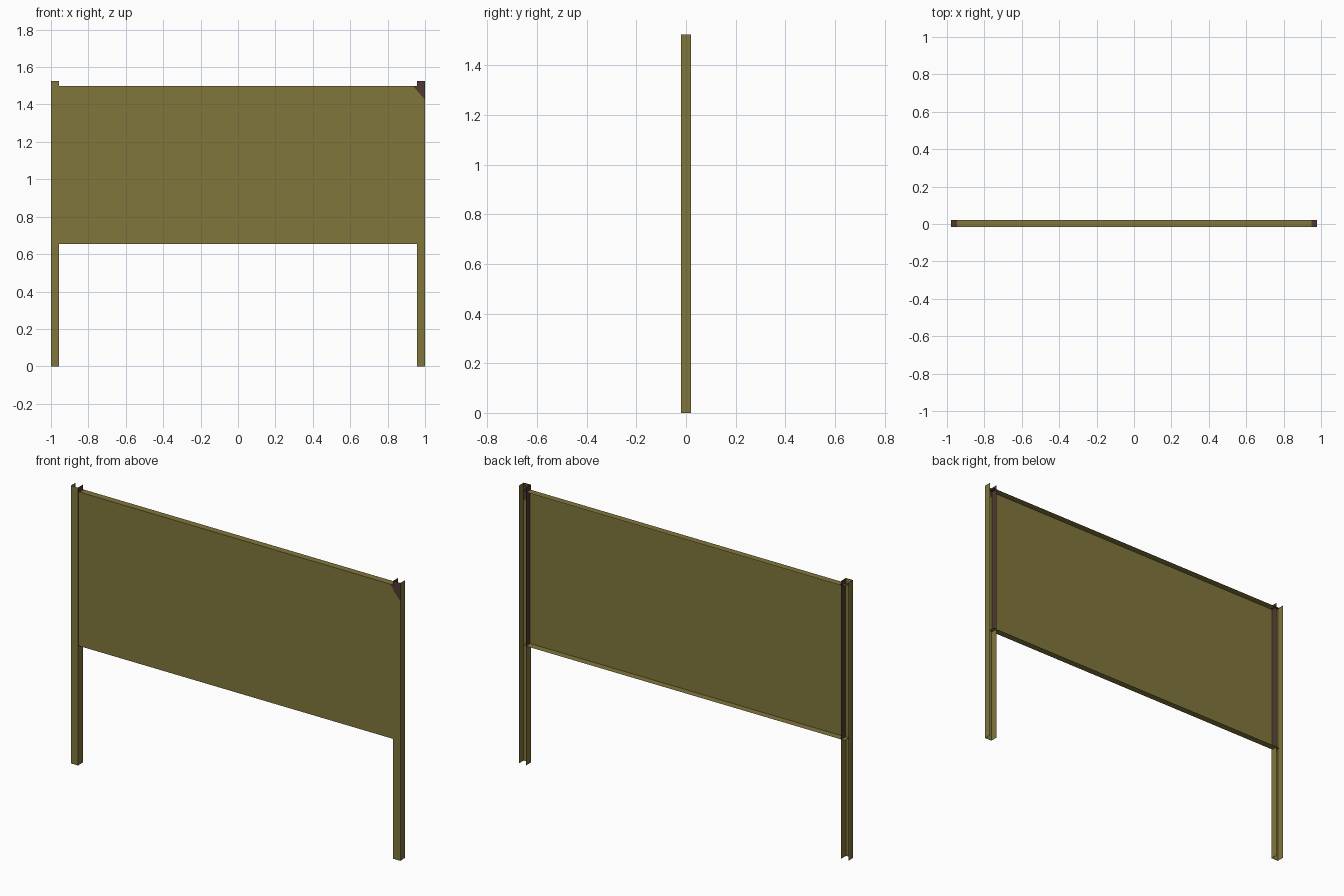
import bpy
import bmesh
from mathutils import Vector

if "Cube" in bpy.data.objects:
    bpy.data.objects.remove(bpy.data.objects["Cube"])


def make_material(name, rgb):
    mat = bpy.data.materials.new(name)
    mat.use_nodes = True
    mat.diffuse_color = (*rgb, 1)
    mat.node_tree.nodes["Principled BSDF"].inputs["Base Color"].default_value = (*rgb, 1)
    return mat


OLIVE = make_material("olive paint", (0.216, 0.181, 0.045))
RUST = make_material("rust brown", (0.08, 0.042, 0.03))

HEIGHT = 1.525
PANEL_LOW, PANEL_HIGH = 0.655, 1.5
POST_IN, POST_OUT = 0.957, 1.0
PANEL_END = 0.978
DEPTH = 0.021
PANEL_FRONT = -0.016


def folded_sheet(name, profile, sweep, cuts, is_rust):
    """Sweep an open profile into a folded sheet, cut it, and colour it by rule."""
    bm = bmesh.new()
    verts = [bm.verts.new(p) for p in profile]
    edges = [bm.edges.new(pair) for pair in zip(verts, verts[1:])]
    sweep = Vector(sweep)
    far = [bm.verts.new(v.co + sweep) for v in verts]
    for i in range(len(edges)):
        bm.faces.new((verts[i], verts[i + 1], far[i + 1], far[i]))
    for point, normal in cuts:
        bmesh.ops.bisect_plane(bm, geom=bm.verts[:] + bm.edges[:] + bm.faces[:],
                               plane_co=point, plane_no=normal, dist=1e-5)
    bm.normal_update()
    for f in bm.faces:
        f.material_index = int(is_rust(f.calc_center_median(), f.normal))
    mesh = bpy.data.meshes.new(name)
    bm.to_mesh(mesh)
    bm.free()
    mesh.materials.append(OLIVE)
    mesh.materials.append(RUST)
    obj = bpy.data.objects.new(name, mesh)
    bpy.context.collection.objects.link(obj)
    return obj


# Slanted boundary of the rusty upper corner
CORNER = (Vector((0.935, 0, PANEL_HIGH)), Vector((1.15, 0, 1)))


def in_corner(c):
    return (c - CORNER[0]).dot(CORNER[1]) > 0


# Channel posts, open at the back, with rusty inner flanges beside the panel
for side, name in ((1, "left_post"), (-1, "right_post")):
    x0, x1 = sorted((side * POST_IN, side * POST_OUT))

    def post_rust(c, n, side=side):
        if n.x * side < -0.5:
            return c.z > PANEL_LOW
        return n.y < -0.5 and in_corner(c)

    folded_sheet(name,
                 [(x0, DEPTH, 0), (x0, -DEPTH, 0), (x1, -DEPTH, 0), (x1, DEPTH, 0)],
                 (0, 0, HEIGHT),
                 [((0, 0, PANEL_LOW), (0, 0, 1)), CORNER], post_rust)


# Panel with folded top and bottom lips
def panel_rust(c, n):
    if n.z > 0.5:
        return c.x < -0.945 or c.x > 0.95
    return n.y < -0.5 and in_corner(c)


folded_sheet("sign_panel",
             [(-PANEL_END, DEPTH, PANEL_HIGH), (-PANEL_END, PANEL_FRONT, PANEL_HIGH),
              (-PANEL_END, PANEL_FRONT, PANEL_LOW), (-PANEL_END, DEPTH, PANEL_LOW)],
             (2 * PANEL_END, 0, 0),
             [CORNER, ((-0.945, 0, 0), (1, 0, 0)), ((0.95, 0, 0), (1, 0, 0))],
             panel_rust)
